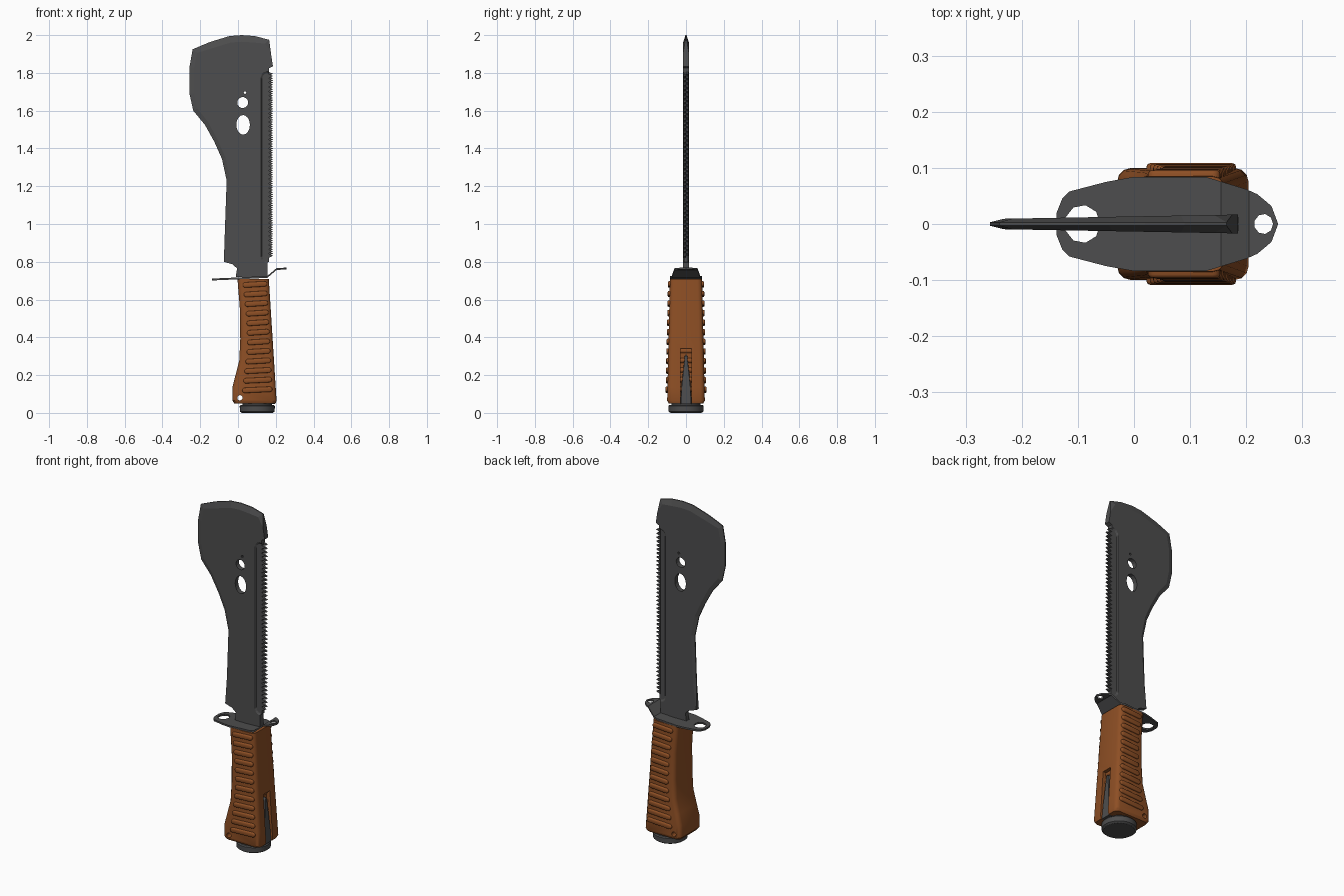
import bpy, bmesh, math
from mathutils import Vector

if "Cube" in bpy.data.objects:
    bpy.data.objects.remove(bpy.data.objects["Cube"])


def material(name, rgb):
    m = bpy.data.materials.new(name)
    m.diffuse_color = (*rgb, 1)
    m.use_nodes = True
    m.node_tree.nodes["Principled BSDF"].inputs["Base Color"].default_value = m.diffuse_color
    return m


STEEL = material("dark_steel", (0.075, 0.075, 0.076))
BROWN = material("brown_grip", (0.27, 0.078, 0.018))


def finish(bm, name, mat, smooth=False):
    bmesh.ops.recalc_face_normals(bm, faces=bm.faces[:])
    me = bpy.data.meshes.new(name)
    bm.to_mesh(me)
    bm.free()
    ob = bpy.data.objects.new(name, me)
    bpy.context.collection.objects.link(ob)
    if mat:
        me.materials.append(mat)
    if smooth:
        activate(ob)
        bpy.ops.object.shade_smooth_by_angle(angle=math.radians(32))
    return ob


def activate(ob):
    bpy.ops.object.select_all(action='DESELECT')
    ob.select_set(True)
    bpy.context.view_layer.objects.active = ob


def add_loft(bm, rings):
    """Skin a stack of equal-length 3D rings and cap both ends."""
    vs = [[bm.verts.new(p) for p in r] for r in rings]
    n = len(vs[0])
    for a, b in zip(vs, vs[1:]):
        for i in range(n):
            j = (i + 1) % n
            bm.faces.new((a[i], a[j], b[j], b[i]))
    bm.faces.new(vs[0])
    bm.faces.new(vs[-1][::-1])


def loft(name, rings, mat=None, smooth=False):
    bm = bmesh.new()
    add_loft(bm, rings)
    return finish(bm, name, mat, smooth)


def ellipse(cx, cy, rx, ry, n):
    return [(cx + rx * math.cos(2 * math.pi * i / n), cy + ry * math.sin(2 * math.pi * i / n)) for i in range(n)]


def xz_prism(name, pts, y0, y1, mat=None):
    return loft(name, [[(x, y, z) for x, z in pts] for y in (y0, y1)], mat)


def cut(ob, cutter):
    cutter.hide_render = True
    m = ob.modifiers.new("cut", 'BOOLEAN')
    m.operation, m.solver, m.object = 'DIFFERENCE', 'EXACT', cutter
    activate(ob)
    bpy.ops.object.modifier_apply(modifier=m.name)
    bpy.data.objects.remove(cutter)


def interp(x, table):
    for (a, va), (b, vb) in zip(table, table[1:]):
        if x <= b:
            return va + (vb - va) * max(0, x - a) / (b - a)
    return table[-1][1]


# Blade: outline as (x, z, width of the ground edge), clockwise
outline = [(-0.24, 1.925, .03), (-0.15, 1.963, .035), (-0.045, 1.995, .035), (0.02, 2.0, .035),
           (0.09, 1.995, .035), (0.165, 1.975, .03), (0.175, 1.9, 0), (0.185, 1.835, 0),
           (0.165, 1.825, 0), (0.165, 0.80, 0), (0.155, 0.795, 0), (0.155, 0.72, 0),
           (-0.012, 0.72, 0), (-0.005, 0.765, 0), (-0.03, 0.787, 0), (-0.075, 0.80, 0),
           (-0.07, 0.95, .015), (-0.06, 1.23, .018), (-0.085, 1.345, .02), (-0.125, 1.435, .02),
           (-0.175, 1.525, .022), (-0.237, 1.60, .025), (-0.257, 1.69, .025), (-0.257, 1.83, .025)]


def half_thick(x):
    return 0.0135 + 0.018 * x


bm = bmesh.new()
cols = []
for i, (x, z, w) in enumerate(outline):
    a, b = outline[i - 1], outline[(i + 1) % len(outline)]
    n = Vector((b[1] - a[1], a[0] - b[0])).normalized() * w
    xi, zi = x + n.x, z + n.y
    col = []
    for s in (-1, 1):
        inner = bm.verts.new((xi, s * half_thick(xi), zi))
        outer = bm.verts.new((x, s * 0.003, z)) if w else inner
        col += [inner, outer] if s < 0 else [outer, inner]
    cols.append(col)
for a, b in zip(cols, cols[1:] + cols[:1]):
    for k in range(3):
        f = list(dict.fromkeys((a[k], b[k], b[k + 1], a[k + 1])))
        if len(f) > 2:
            bm.faces.new(f)
bm.faces.new([c[0] for c in cols])
bm.faces.new([c[3] for c in cols][::-1])
blade = finish(bm, "blade", STEEL)

# Lightening holes
for cx, cz, rx, rz, n in ((0.027, 1.525, .036, .052, 16), (0.025, 1.643, .029, .029, 14), (0.037, 1.695, .007, .007, 8)):
    cut(blade, xz_prism("hole_cutter", ellipse(cx, cz, rx, rz, n), -.1, .1))


# Thinned strip along the spine, with sloped walls and rounded ends
def strip(e):
    r, x0, z0, z1 = .03, 0.128 - e, 0.80 - e, 1.80 + e
    arc = [math.radians(a) for a in (0, 30, 60, 90)]
    top = [(x0 + r - r * math.cos(a), z1 - r + r * math.sin(a)) for a in arc]
    low = [(x0 + r - r * math.cos(a), z0 + r - r * math.sin(a)) for a in arc[::-1]]
    return low + top + [(0.3, z1), (0.3, z0)]


for s in (-1, 1):
    cut(blade, loft("strip_cutter", [[(x, s * y, z) for x, z in strip(e)] for y, e in ((.0105, 0), (.0225, .016))]))

# Saw teeth: two staggered rows
bm = bmesh.new()
N, z0, z1 = 42, 0.82, 1.795
p = (z1 - z0) / N
for s in (-1, 1):
    for i in range(N):
        z = z0 + p * (i + (0.25 if s > 0 else -0.25) + .25)
        tri = [(0.16, z), (0.186, z + p * .5), (0.16, z + p)]
        add_loft(bm, [[(x, y, zz) for x, zz in tri] for y in (s * .0005, s * .0125)])
finish(bm, "saw_teeth", STEEL)

# Guard: flat plate, drilled, then bent upward at the back
half = [(-0.138, .02), (-0.128, .045), (-0.115, .058), (-0.05, .075), (0, .084), (0.128, .084),
        (0.2, .062), (0.22, .053), (0.245, .032), (0.257, 0)]
pts = half + [(x, -y) for x, y in half[-2::-1]]
guard = loft("guard", [[(x, y, z) for x, y in pts] for z in (-.005, .005)], STEEL)
for cx, rx, ry in ((-0.092, .032, .034), (0.231, .017, .018)):
    cut(guard, loft("guard_cutter", [[(x, y, z) for x, y in ellipse(cx, 0, rx, ry, 9)] for z in (-.1, .1)]))
bm = bmesh.new()
bm.from_mesh(guard.data)
for x in (0, 0.155, 0.205):
    bmesh.ops.bisect_plane(bm, geom=bm.verts[:] + bm.edges[:] + bm.faces[:], plane_co=(x, 0, 0), plane_no=(1, 0, 0))
for v in bm.verts:
    v.co.z += interp(v.co.x, [(-.138, .706), (0, .712), (.155, .72), (.205, .762), (.257, .764)])
bm.to_mesh(guard.data)
bm.free()

# Handle: rounded rectangles stacked along the curved front edge
LEFT = [(.05, -.02), (.065, -.03), (.135, -.03), (.2, -.013), (.28, .007), (.39, .012), (.55, .01), (.71, -.003)]


def half_depth(z):
    return 0.1 - 0.015 * (z - .05) / .66


rings = []
for z, xl in LEFT:
    xr, hy, r = 0.205 - 0.042 * (z - .05) / .66, half_depth(z), .024
    if z == .05:
        xr, hy = xr - .006, hy - .008
    ring = []
    for k, (cx, cy) in enumerate(((xr - r, hy - r), (xl + r, hy - r), (xl + r, r - hy), (xr - r, r - hy))):
        for j in range(4):
            a = math.radians(90 * k + 30 * j)
            ring.append((cx + r * math.cos(a), cy + r * math.sin(a), z))
    rings.append(ring)
handle = loft("handle", rings, BROWN)
cut(handle, xz_prism("lanyard_cutter", ellipse(.01, .08, .014, .014, 12), -.3, .3))
cut(handle, xz_prism("slot_cutter", [(.165, .03), (.3, .03), (.3, .34), (.165, .34)], -.03, .03))
activate(handle)
bpy.ops.object.shade_smooth_by_angle(angle=math.radians(32))

# Grip ribs: each capsule runs right through the handle
for i in range(12):
    z = 0.68 - i * 0.0507
    xa = interp(z, [(.12, .022), (.36, .05), (.5, .045), (.68, .025)])
    xb, r, y = 0.182 - 0.05 * (z - .12), .014, half_depth(z) + .01
    cap = [(c + r * math.cos(a), z + r * math.sin(a) + (.003 if c > .1 else -.003))
           for c, st in ((xb - r, -90), (xa + r, 90))
           for a in [math.radians(st + 22.5 * k) for k in range(9)]]
    rib = xz_prism("grip_rib_%d" % (i + 1), cap, -y, y, BROWN)
    m = rib.modifiers.new("round", 'BEVEL')
    m.width, m.segments, m.limit_method, m.angle_limit = .006, 2, 'ANGLE', math.radians(40)
    activate(rib)
    bpy.ops.object.modifier_apply(modifier=m.name)
    bpy.ops.object.shade_smooth_by_angle(angle=math.radians(50))

# Steel tongue lying in the slot at the back of the handle
tongue = [(-.03, .048), (.03, .048), (.026, .13), (.007, .30), (0, .31), (-.007, .30), (-.026, .13)]
loft("slot_tongue", [[(.16, y, z) for y, z in tongue],
                     [(.197 - .055 * (z - .05), y * .9, z) for y, z in tongue]], STEEL)

# Pommel: rounded disc with a narrow neck
loft("pommel", [[(x, y, z) for x, y in ellipse(.102, 0, r, r, 32)]
                for z, r in ((0, .082), (.007, .092), (.036, .093), (.042, .088), (.043, .078), (.06, .078))], STEEL, True)
